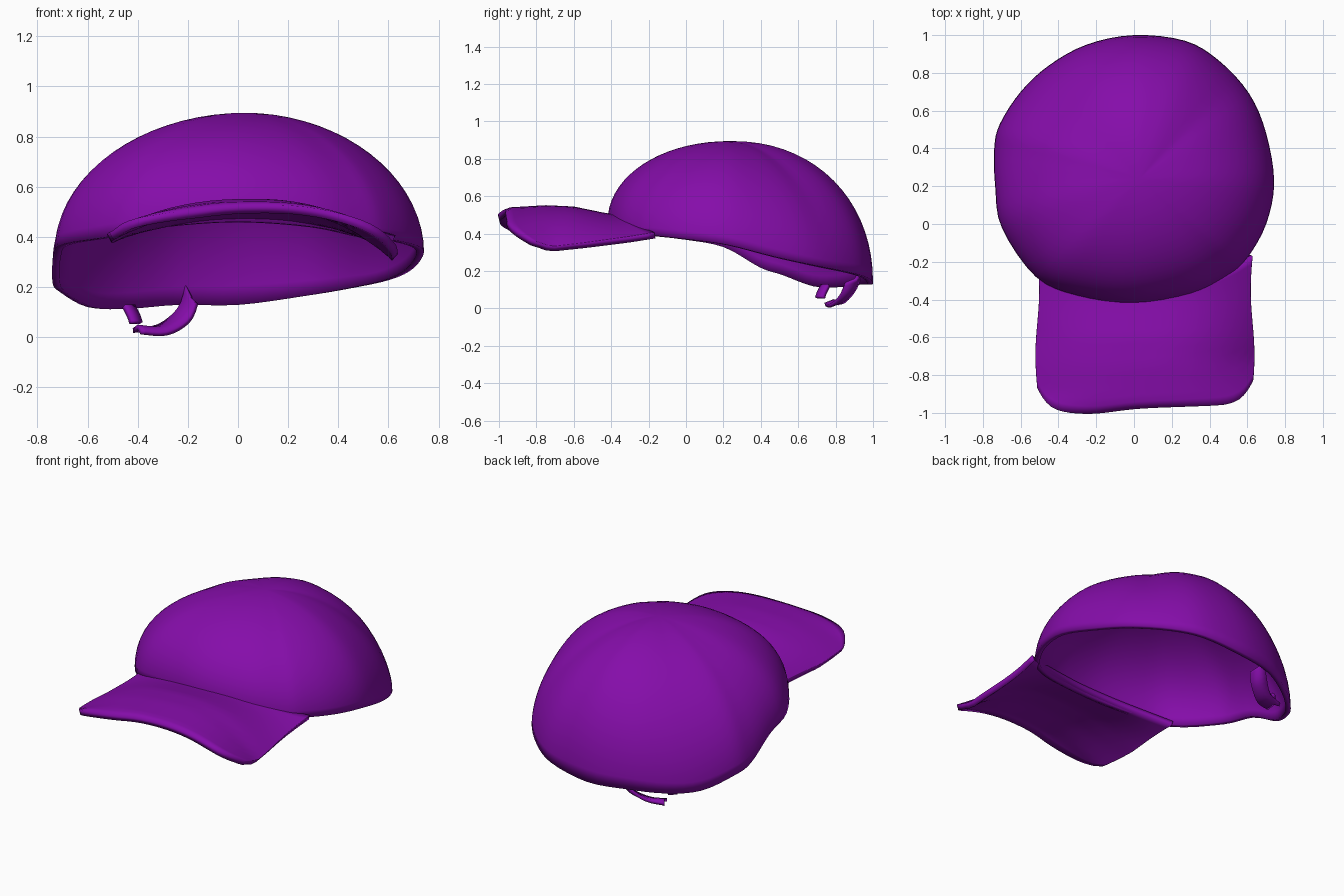
import bpy, bmesh, math
from mathutils import Vector

if "Cube" in bpy.data.objects:
    bpy.data.objects.remove(bpy.data.objects["Cube"])

purple = bpy.data.materials.new("purple fabric")
purple.diffuse_color = (0.235, 0.004, 0.40, 1)
purple.use_nodes = True
purple.node_tree.nodes["Principled BSDF"].inputs["Base Color"].default_value = purple.diffuse_color


def make(name, rows, closed=False, cap=None, thick=0.04):
    """Grid surface from rows of points, thickened downwards / inwards."""
    bm = bmesh.new()
    vs = [[bm.verts.new(p) for p in r] for r in rows]
    n = len(rows[0])
    m = n if closed else n - 1
    for a, b in zip(vs, vs[1:]):
        for i in range(m):
            j = (i + 1) % n
            bm.faces.new((a[i], a[j], b[j], b[i]))
    if cap:
        c = bm.verts.new(cap)
        for i in range(n):
            bm.faces.new((vs[-1][i], vs[-1][(i + 1) % n], c))
    bm.normal_update()
    if sum(f.normal.z * f.calc_area() for f in bm.faces) < 0:
        bmesh.ops.reverse_faces(bm, faces=bm.faces[:])
    me = bpy.data.meshes.new(name)
    bm.to_mesh(me)
    bm.free()
    ob = bpy.data.objects.new(name, me)
    bpy.context.collection.objects.link(ob)
    me.materials.append(purple)
    s = ob.modifiers.new("thickness", 'SOLIDIFY')
    s.thickness, s.offset = thick, -1
    bpy.context.view_layer.objects.active = ob
    ob.select_set(True)
    bpy.ops.object.shade_smooth_by_angle(angle=math.radians(50))
    ob.select_set(False)
    return ob


def spline(pts, steps, closed=True):
    """Catmull-Rom curve through points."""
    P = [Vector(p) for p in pts]
    n, out = len(P), []
    get = (lambda i: P[i % n]) if closed else (lambda i: P[max(0, min(n - 1, i))])
    for i in range(n if closed else n - 1):
        a, b, c, d = (get(i + k) for k in (-1, 0, 1, 2))
        for k in range(steps):
            t = k / steps
            out.append(0.5 * (2 * b + (c - a) * t + (2 * a - 5 * b + 4 * c - d) * t**2
                              + (3 * b - a - 3 * c + d) * t**3))
    return out if closed else out + [P[-1]]


def lerp_table(t, table):
    """Piecewise linear lookup."""
    for (a, p), (b, q) in zip(table, table[1:]):
        if t <= b:
            return p + (q - p) * max(0, (t - a) / (b - a))
    return table[-1][1]


# crown: uneven rim outline swept up to the top, fullness varies by direction
rim = spline([(0, 1, .13), (.27, .97, .165), (.45, .865, .195), (.61, .69, .23), (.7, .48, .275),
              (.742, .22, .34), (.7, 0, .37), (.6, -.18, .39), (.5, -.27, .4), (.3, -.37, .44),
              (0, -.42, .46), (-.3, -.38, .44), (-.52, -.28, .4), (-.7, -.02, .37),
              (-.735, .2, .33), (-.74, .4, .22), (-.71, .53, .18), (-.6, .7, .12),
              (-.45, .84, .115), (-.25, .95, .13)], 4)
top = Vector((.03, .24, .895))
# angle from +x counter-clockwise, superellipse exponent
full = [(-180, 1.9), (-135, 2.15), (-90, 2.05), (-45, 1.95), (0, 1.95), (45, 1.75),
        (90, 2.15), (135, 1.95), (180, 1.9)]
rows = []
for k in range(18):
    a = math.radians(90 * k / 18)
    row = []
    for p in rim:
        n = lerp_table(math.degrees(math.atan2(p.y - top.y, p.x - top.x)), full)
        r, h = math.cos(a)**(2 / n), math.sin(a)**(2 / n)
        row.append((top.x + (p.x - top.x) * r, top.y + (p.y - top.y) * r,
                    p.z + (top.z - p.z) * h))
    rows.append(row)
make("crown", rows, True, top, 0.03)

# brim: arched sheet, drooping more on the right side
N, M = 32, 16
right_edge = [(-1, .42), (-.93, .40), (-.72, .33), (-.55, .35), (-.3, .385), (-.15, .41)]
left_edge = [(-1, .45), (-.9, .42), (-.6, .405), (-.28, .42)]
ridge = [(-1, .515), (-.95, .54), (-.75, .552), (-.6, .545), (-.43, .51), (-.36, .50)]
rows = []
for j in range(M + 1):
    v = j / M
    row = []
    for i in range(N + 1):
        s = math.sin(math.pi * (i / N - 0.5))
        yf = -0.975 - 0.02 * math.exp(-((s + .5) / .3)**2) + 0.02 * s + 0.13 * abs(s)**12
        yb = -0.37 + 0.16 * s * s + 0.04 * s
        y = yf + (yb - yf) * v
        x = 0.058 + 0.57 * s + 0.01 * s * math.cos(9 * y)
        edge = lerp_table(y, left_edge if s < 0 else right_edge)
        z = edge + (lerp_table(y, ridge) - edge) * (1 - abs(s)**2.4)
        row.append((x, y, z))
    rows.append(row)
make("brim", rows, thick=0.035)

# torn strap hanging below the back rim
path = spline([(-.17, .9, .14), (-.2, .87, .07), (-.28, .82, .025), (-.38, .79, .03)], 4, False)
make("hanging_strap", [[p + Vector((-.005, -.05, 0)) for p in path],
                       [p + Vector((-.02, 0, .02)) for p in path],
                       [p + Vector((-.04, .03, .07 * (1 - i / len(path)))) for i, p in enumerate(path)]],
     thick=0.02)
path = spline([(-.43, .74, .13), (-.41, .72, .09), (-.40, .71, .06)], 3, False)
make("strap_scrap", [[p + Vector((d, d, 0)) for p in path] for d in (-.02, 0, .02)], thick=0.02)
